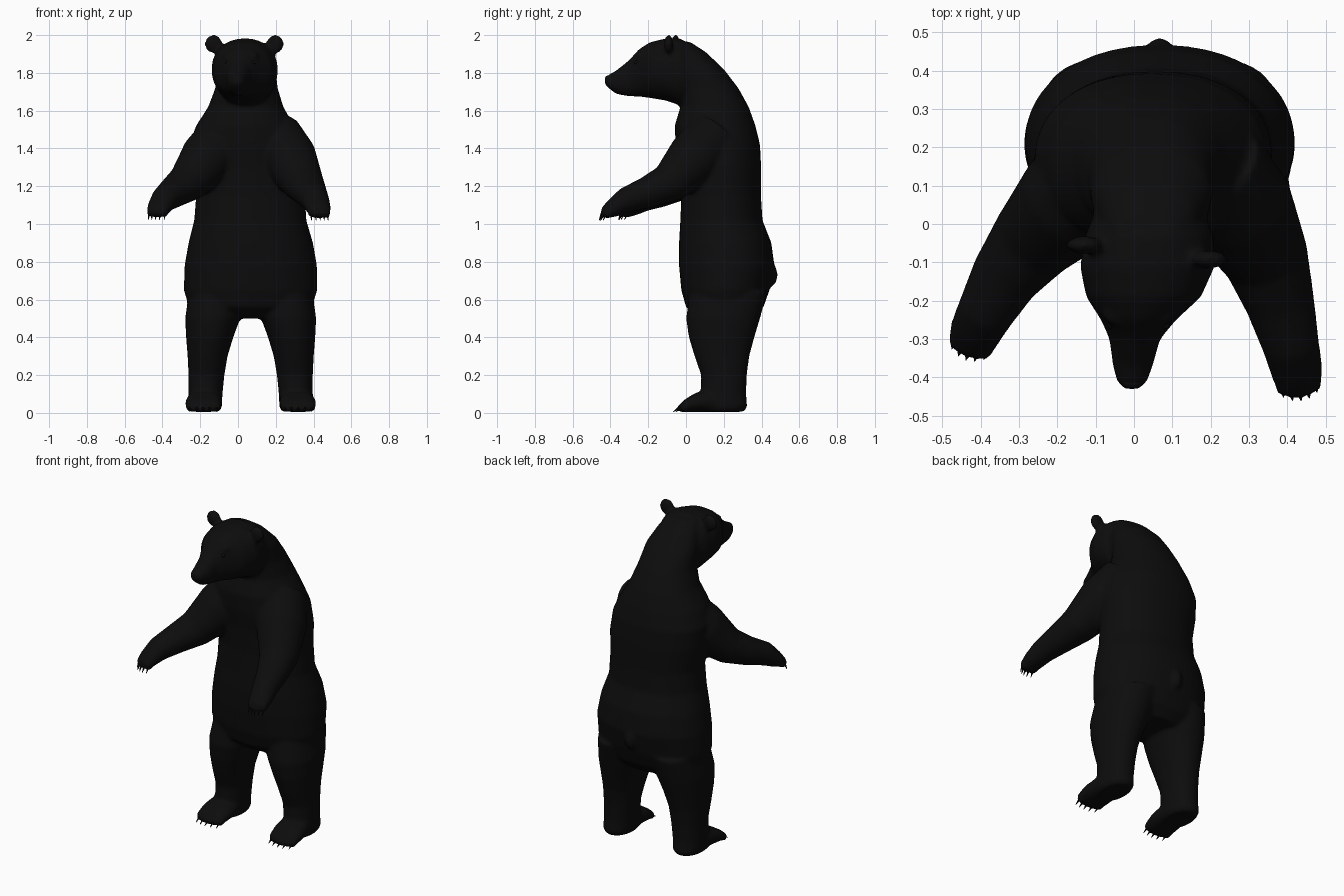
import bpy, bmesh, math
from mathutils import Vector, Matrix

fur = bpy.data.materials.new("black_fur")
fur.diffuse_color = (0.0038, 0.0038, 0.0038, 1)
MID = 0.067   # the body's own middle line


def loft(bm, rings, n=28, power=2.0):
    """Skin rings of (centre, u vector, v vector) and cap both ends."""
    prev = first = None
    for c, u, v in rings:
        cur = []
        for i in range(n):
            a = 2 * math.pi * i / n
            ca, sa = math.cos(a), math.sin(a)
            p = (c + u * math.copysign(abs(ca) ** (2 / power), ca)
                 + v * math.copysign(abs(sa) ** (2 / power), sa))
            cur.append(bm.verts.new(p))
        if prev:
            for i in range(n):
                j = (i + 1) % n
                bm.faces.new((prev[i], prev[j], cur[j], cur[i]))
        else:
            first = cur
        prev = cur
    bm.faces.new(first[::-1])
    bm.faces.new(prev)


def upright(rows, flip=False):
    """Rows of z, x0, x1, y0, y1; flip mirrors across the body's middle."""
    out = []
    for z, x0, x1, y0, y1 in rows:
        cx = (x0 + x1) / 2
        cx = 2 * MID - cx if flip else cx
        out.append((Vector((cx, (y0 + y1) / 2, z)),
                    Vector(((x1 - x0) / 2, 0, 0)), Vector((0, (y1 - y0) / 2, 0))))
    return out


def forward(rows, flip=False):
    """Rows of y, x, z, x radius, z radius."""
    return [(Vector((2 * MID - x if flip else x, y, z)), Vector((rx, 0, 0)), Vector((0, 0, rz)))
            for y, x, z, rx, rz in rows]


def along(rows):
    """Rows of x, y, z, side radius, upper radius; rings square to the path."""
    pts = [Vector(r[:3]) for r in rows]
    out = []
    for i, r in enumerate(rows):
        t = (pts[min(i + 1, len(pts) - 1)] - pts[max(i - 1, 0)]).normalized()
        u = t.cross(Vector((0, 0, 1))).normalized()
        out.append((pts[i], u * r[3], u.cross(t) * r[4]))
    return out


def ball(bm, c, r):
    bmesh.ops.create_uvsphere(bm, u_segments=16, v_segments=10, radius=1,
                              matrix=Matrix.Translation(c) @ Matrix.Diagonal((*r, 1)))


def finish(bm, name):
    bmesh.ops.recalc_face_normals(bm, faces=bm.faces)
    for f in bm.faces:
        f.smooth = True
    me = bpy.data.meshes.new(name)
    bm.to_mesh(me)
    bm.free()
    me.materials.append(fur)
    ob = bpy.data.objects.new(name, me)
    bpy.context.collection.objects.link(ob)
    return ob


body, claws = bmesh.new(), bmesh.new()


def claw(p, d, length=0.035, r=0.007):
    d = Vector(d).normalized()
    m = (Matrix.Translation(Vector(p) + d * length / 2)
         @ d.to_track_quat('Z', 'Y').to_matrix().to_4x4())
    bmesh.ops.create_cone(claws, cap_ends=True, segments=8, radius1=r, radius2=0.001,
                          depth=length, matrix=m)


# torso and neck
loft(body, upright([
    (0.50, -0.12, 0.25, 0.07, 0.36),
    (0.56, -0.26, 0.39, 0.00, 0.41),
    (0.65, -0.287, 0.42, -0.025, 0.442),
    (0.78, -0.283, 0.418, -0.037, 0.468),
    (0.90, -0.262, 0.397, -0.037, 0.452),
    (1.02, -0.232, 0.362, -0.03, 0.405),
    (1.15, -0.222, 0.355, -0.025, 0.397),
    (1.30, -0.25, 0.36, -0.035, 0.398),
    (1.42, -0.26, 0.345, -0.055, 0.392),
    (1.52, -0.222, 0.297, -0.06, 0.368),
    (1.62, -0.158, 0.24, -0.03, 0.332),
    (1.72, -0.12, 0.21, -0.04, 0.277),
    (1.82, -0.11, 0.20, -0.06, 0.20),
    (1.91, -0.08, 0.16, -0.08, 0.105),
    (1.965, -0.05, 0.12, -0.10, 0.02)]), n=40, power=2.15)

# head and muzzle
loft(body, forward([
    (0.06, 0.04, 1.78, 0.13, 0.14),
    (-0.03, 0.04, 1.805, 0.168, 0.178),
    (-0.11, 0.035, 1.818, 0.176, 0.164),
    (-0.19, 0.025, 1.815, 0.15, 0.148),
    (-0.25, 0.012, 1.80, 0.098, 0.125),
    (-0.30, 0.002, 1.772, 0.066, 0.097),
    (-0.37, -0.003, 1.75, 0.052, 0.062),
    (-0.41, -0.005, 1.755, 0.040, 0.036),
    (-0.43, -0.006, 1.757, 0.022, 0.018)]), power=2.2)

# ears with a hollow front rim left by two overlapping discs
for x, y in ((-0.13, -0.055), (0.197, -0.092)):
    ball(body, (x, y, 1.953), (0.048, 0.024, 0.051))

# brows and tail
for s in (-1, 1):
    ball(body, (0.014 + s * 0.062, -0.235, 1.89), (0.035, 0.03, 0.022))
ball(body, (MID, 0.455, 0.73), (0.035, 0.03, 0.06))

# arms
right_arm = [(0.19, 0.15, 1.46, 0.15, 0.15), (0.275, 0.04, 1.345, 0.145, 0.145),
             (0.345, -0.09, 1.215, 0.112, 0.105), (0.382, -0.21, 1.165, 0.09, 0.083),
             (0.41, -0.32, 1.125, 0.074, 0.068), (0.425, -0.385, 1.085, 0.068, 0.05),
             (0.432, -0.435, 1.055, 0.058, 0.03)]
left_arm = [(-0.06, 0.15, 1.46, 0.15, 0.15), (-0.165, 0.06, 1.345, 0.145, 0.145),
            (-0.265, -0.045, 1.22, 0.112, 0.105), (-0.338, -0.14, 1.17, 0.09, 0.083),
            (-0.39, -0.235, 1.13, 0.074, 0.068), (-0.415, -0.285, 1.09, 0.068, 0.05),
            (-0.43, -0.33, 1.058, 0.058, 0.03)]
for arm in (right_arm, left_arm):
    loft(body, along(arm))
    tip = Vector(arm[-1][:3])
    d = tip - Vector(arm[-2][:3])
    d.z = 0
    d.normalize()
    side = Vector((-d.y, d.x, 0))
    for k in range(-2, 3):
        p = tip + side * k * 0.022 + d * (0.004 - 0.004 * k * k) + Vector((0, 0, -0.005))
        ball(body, p, (0.016, 0.018, 0.017))
        claw(p + d * 0.008, d * 0.45 + Vector((0, 0, -1)))

# legs and feet
leg = [(0.64, -0.26, 0.04, 0.02, 0.43), (0.50, -0.28, 0.012, 0.0, 0.392),
       (0.40, -0.275, -0.025, 0.015, 0.362), (0.30, -0.267, -0.055, 0.045, 0.335),
       (0.20, -0.262, -0.072, 0.08, 0.322), (0.10, -0.262, -0.082, 0.078, 0.318),
       (0.03, -0.265, -0.085, 0.06, 0.325), (0.006, -0.25, -0.10, 0.08, 0.305)]
foot = [(0.29, -0.175, 0.05, 0.07, 0.045), (0.12, -0.178, 0.064, 0.092, 0.06),
        (0.05, -0.182, 0.055, 0.097, 0.051), (-0.01, -0.185, 0.036, 0.094, 0.033),
        (-0.03, -0.185, 0.026, 0.085, 0.021)]
for flip in (False, True):
    loft(body, upright(leg, flip), power=2.15)
    loft(body, forward(foot, flip), power=2.3)
    fx = 2 * MID + 0.185 if flip else -0.185
    for k in range(-2, 3):
        p = Vector((fx + k * 0.035, -0.027 + 0.004 * k * k, 0.025))
        ball(body, p, (0.02, 0.022, 0.021))
        claw(p + Vector((0, -0.012, 0)), (0, -0.8, -0.5))

# fuse the body parts into one smooth skin
bear = finish(body, "bear_body")
m = bear.modifiers.new("fuse", 'REMESH')
m.mode = 'VOXEL'
m.voxel_size = 0.011
m.use_smooth_shade = True
m = bear.modifiers.new("soften", 'SMOOTH')
m.factor = 0.5
m.iterations = 7
finish(claws, "claws")

# eyes and nose
eyes = bmesh.new()
for s in (-1, 1):
    ball(eyes, (0.011 + s * 0.07, -0.262, 1.855), (0.012, 0.012, 0.012))
finish(eyes, "eyes")
nose = bmesh.new()
ball(nose, (-0.006, -0.412, 1.768), (0.028, 0.018, 0.018))
finish(nose, "nose")
